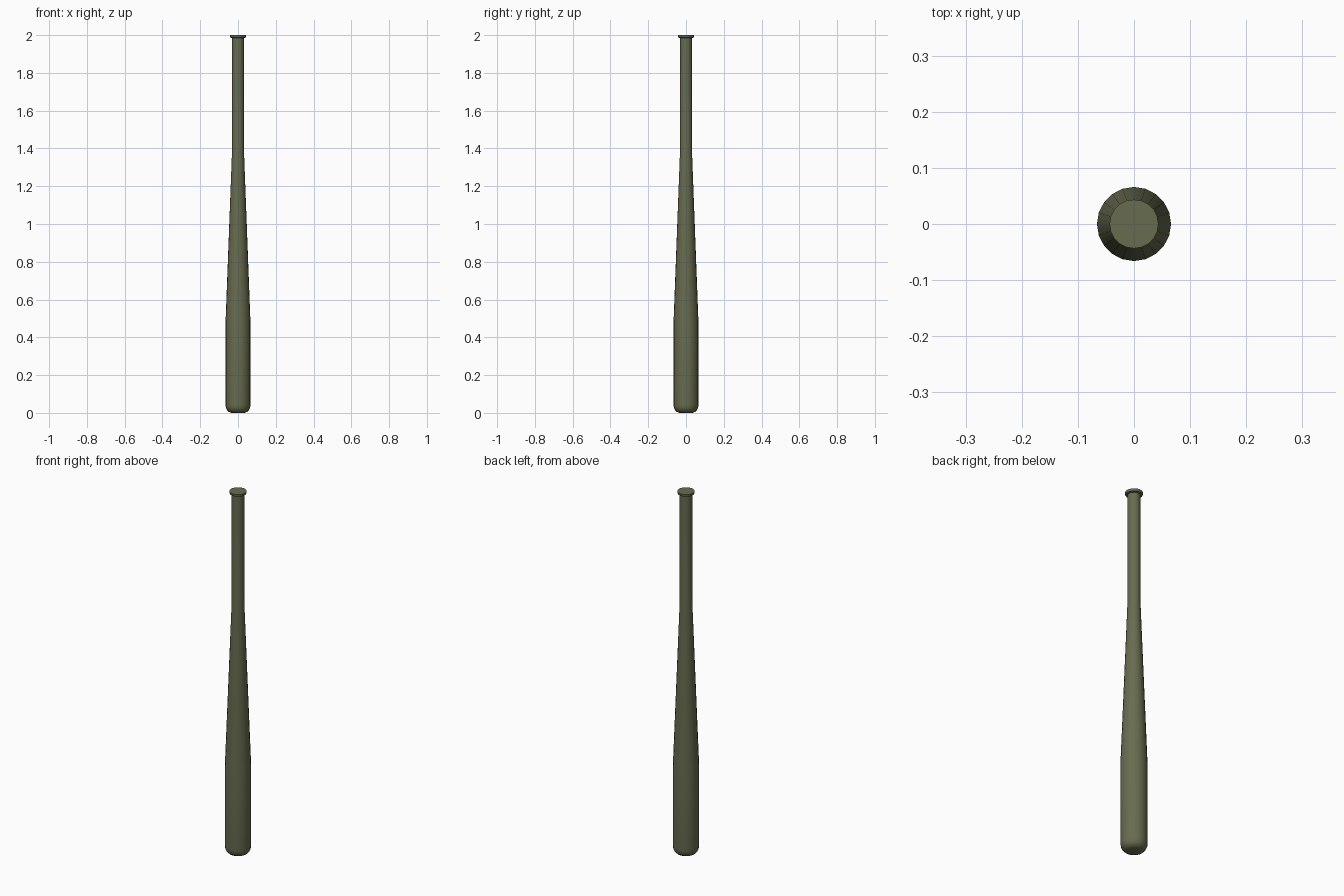
import bpy, bmesh
from math import sin, cos, pi

if "Cube" in bpy.data.objects:
    bpy.data.objects.remove(bpy.data.objects["Cube"])

SIDES = 20

# Bat profile (radius, height): rounded tip, barrel, taper, grip, knob
profile = [(0.034, 0.0), (0.048, 0.005), (0.059, 0.016), (0.0645, 0.03),
           (0.066, 0.045), (0.066, 0.48), (0.0315, 1.39), (0.0315, 1.985),
           (0.041, 1.987), (0.0435, 1.991), (0.0435, 2.0)]

# Revolve the profile into closed rings
bm = bmesh.new()
rings = [[bm.verts.new((r * cos(2 * pi * i / SIDES), r * sin(2 * pi * i / SIDES), z))
          for i in range(SIDES)] for r, z in profile]
for low, high in zip(rings, rings[1:]):
    for i in range(SIDES):
        j = (i + 1) % SIDES
        bm.faces.new((low[i], low[j], high[j], high[i]))

# Flat end caps
bm.faces.new(rings[0][::-1])
bm.faces.new(rings[-1])

mesh = bpy.data.meshes.new("bat")
bm.to_mesh(mesh)
bm.free()
bat = bpy.data.objects.new("bat", mesh)
bpy.context.collection.objects.link(bat)

# Olive finish
mat = bpy.data.materials.new("olive")
mat.diffuse_color = (0.14, 0.15, 0.08, 1)
mat.use_nodes = True
mat.node_tree.nodes["Principled BSDF"].inputs["Base Color"].default_value = mat.diffuse_color
mesh.materials.append(mat)

# Smooth shading with sharp rims
bpy.context.view_layer.objects.active = bat
bat.select_set(True)
bpy.ops.object.shade_smooth_by_angle(angle=0.6)
